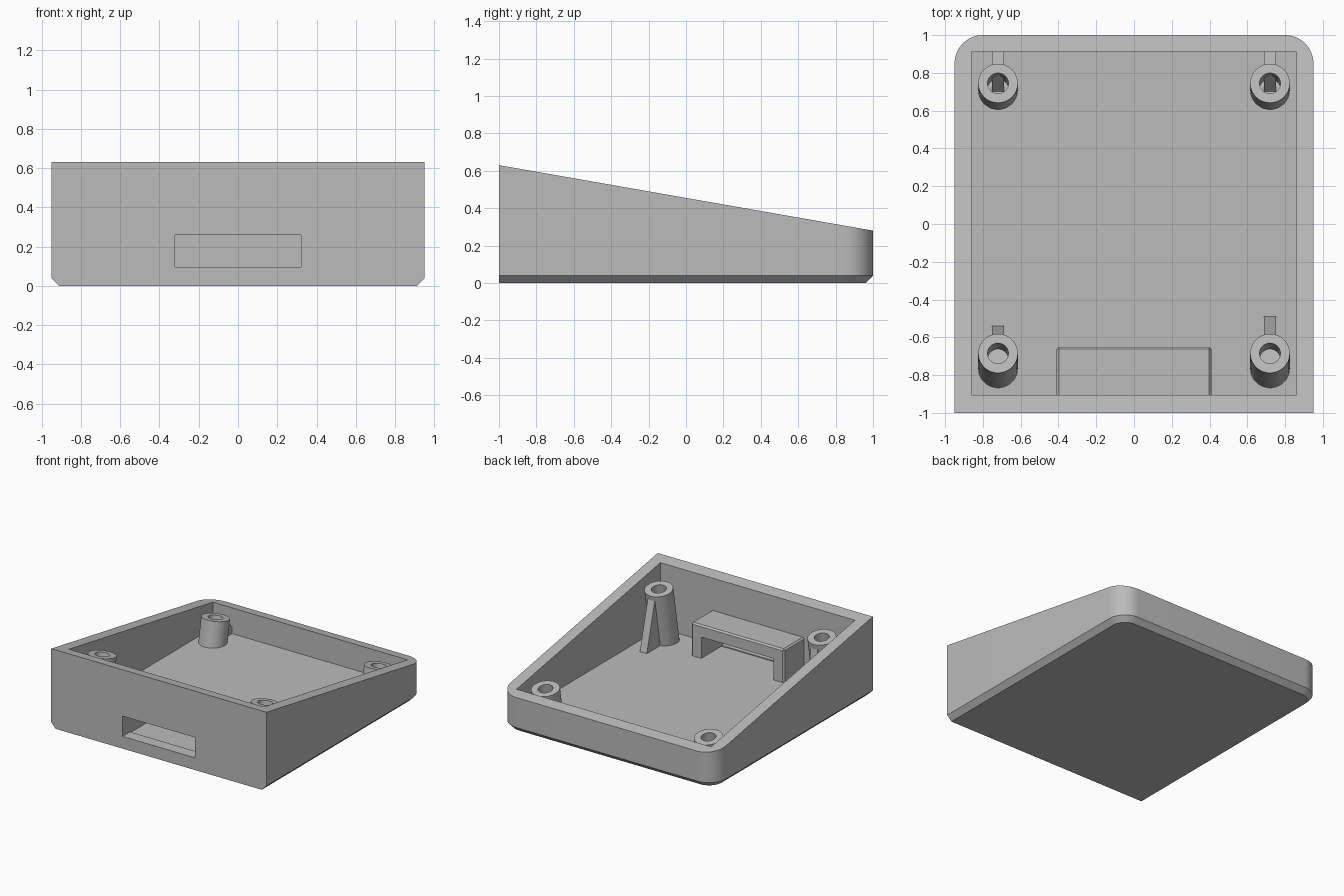
import bpy, bmesh, math
from mathutils import Vector, Matrix

if "Cube" in bpy.data.objects:
    bpy.data.objects.remove(bpy.data.objects["Cube"], do_unlink=True)

grey = bpy.data.materials.new("plain grey")
grey.use_nodes = True
grey.diffuse_color = (0.5, 0.5, 0.5, 1)
grey.node_tree.nodes["Principled BSDF"].inputs["Base Color"].default_value = (0.5, 0.5, 0.5, 1)

FLOOR = 0.09
SLOPE = 0.175


def rim(y):
    """Height of the sloping rim at depth y."""
    return 0.455 - SLOPE * y


def finish(name, bm, smooth=False):
    bmesh.ops.recalc_face_normals(bm, faces=bm.faces[:])
    mesh = bpy.data.meshes.new(name)
    bm.to_mesh(mesh)
    bm.free()
    mesh.materials.append(grey)
    obj = bpy.data.objects.new(name, mesh)
    bpy.context.collection.objects.link(obj)
    if smooth:
        smooth_shade(obj)
    return obj


def smooth_shade(obj):
    bpy.ops.object.select_all(action='DESELECT')
    obj.select_set(True)
    bpy.context.view_layer.objects.active = obj
    bpy.ops.object.shade_smooth_by_angle(angle=math.radians(25))


def loft(bm, rings):
    """Skin a stack of equal closed rings and cap both ends."""
    loops = [[bm.verts.new(p) for p in ring] for ring in rings]
    n = len(loops[0])
    for a, b in zip(loops, loops[1:]):
        for i in range(n):
            bm.faces.new((a[i], a[(i + 1) % n], b[(i + 1) % n], b[i]))
    bm.faces.new(loops[0][::-1])
    bm.faces.new(loops[-1])


def box(name, lo, hi):
    bm = bmesh.new()
    lo, hi = Vector(lo), Vector(hi)
    bmesh.ops.create_cube(bm, size=1, matrix=Matrix.Translation((lo + hi) / 2)
                          @ Matrix.Diagonal((*(hi - lo), 1)))
    return finish(name, bm)


def cut(obj, cutter):
    """Subtract the cutter, then remove it."""
    mod = obj.modifiers.new("cut", 'BOOLEAN')
    mod.operation = 'DIFFERENCE'
    mod.solver = 'EXACT'
    mod.object = cutter
    bpy.ops.object.select_all(action='DESELECT')
    obj.select_set(True)
    bpy.context.view_layer.objects.active = obj
    bpy.ops.object.modifier_apply(modifier=mod.name)
    bpy.data.objects.remove(cutter, do_unlink=True)


def outline(inset):
    """Square front corners, rounded back corners."""
    w, r, c = 0.95 - inset, 0.15 - inset, 0.85
    pts = [(-w, -1), (w, -1)]
    for sx, start in ((1, 0), (-1, 90)):
        for i in range(13):
            a = math.radians(start + i * 7.5)
            pts.append((sx * 0.8 + r * math.cos(a), c + r * math.sin(a)))
    return pts


# Sloping tray with a chamfered base
bm = bmesh.new()
loft(bm, [[(x, y, 0) for x, y in outline(0.04)],
          [(x, y, 0.04) for x, y in outline(0)],
          [(x, y, rim(y)) for x, y in outline(0)]])
tray = finish("tray", bm)
cut(tray, box("cavity_cutter", (-0.86, -0.905, FLOOR), (0.86, 0.91, 1)))
cut(tray, box("slot_cutter", (-0.32, -1.1, 0.0975), (0.32, -0.8, 0.26)))
smooth_shade(tray)

# Bridge behind the front slot, with chamfered outer edges
bridge = box("slot_bridge", (-0.41, -0.92, FLOOR - 0.02), (0.41, -0.65, 0.355))
bm = bmesh.new()
bm.from_mesh(bridge.data)
edges = []
for e in bm.edges:
    a, b = (v.co for v in e.verts)
    mid = (a + b) / 2
    outer = [abs(mid.x) > 0.4, mid.y > -0.66, mid.z > 0.35]
    if sum(outer) == 2:
        edges.append(e)
bmesh.ops.bevel(bm, geom=edges, offset=0.012, segments=1, affect='EDGES')
bm.to_mesh(bridge.data)
bm.free()
cut(bridge, box("opening_cutter", (-0.32, -1, 0), (0.32, -0.5, 0.26)))


# Screw posts standing square to the sloping rim
def post(name, x, y):
    top = Vector((x, y, rim(y) - 0.05))
    axis = Vector((0, SLOPE, 1)).normalized()
    length = top.z - FLOOR + 0.04
    turn = Matrix.Translation(top) @ axis.to_track_quat('Z', 'Y').to_matrix().to_4x4()
    rings = []
    for r, h in ((0.105, -length), (0.105, 0), (0.055, 0), (0.055, -0.18)):
        rings.append([turn @ Vector((r * math.cos(i * math.tau / 40),
                                     r * math.sin(i * math.tau / 40), h))
                      for i in range(40)])
    bm = bmesh.new()
    loft(bm, rings)
    finish(name, bm, smooth=True)


# Triangular rib bracing the back of each post
def rib(name, x, y, foot):
    z = rim(y) - 0.1
    profile = [(y - 0.06, FLOOR - 0.01), (foot, FLOOR - 0.01), (foot, FLOOR),
               (y + 0.095, z), (y + 0.07, z)]
    bm = bmesh.new()
    loft(bm, [[(x + dx, py, pz) for py, pz in profile] for dx in (-0.031, 0.031)])
    finish(name, bm)


for side, x, front_foot in (("right", -0.72, -0.54), ("left", 0.72, -0.49)):
    for end, y, foot in (("front", -0.685, front_foot), ("back", 0.745, 0.95)):
        post(f"{end}_{side}_post", x, y)
        rib(f"{end}_{side}_rib", x, y, foot)
